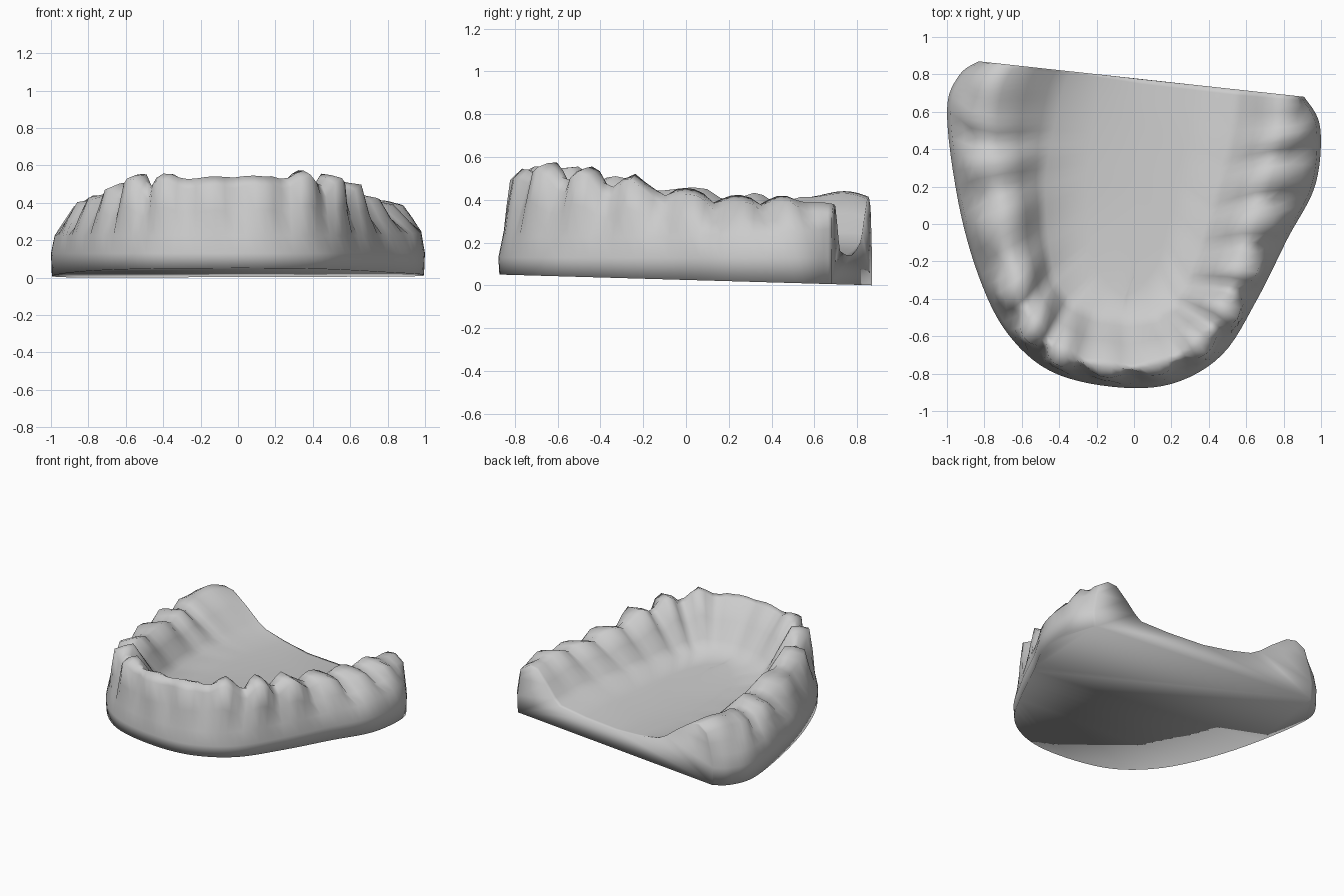
import bpy, bmesh, math, random
from mathutils import Vector

if "Cube" in bpy.data.objects:
    bpy.data.objects.remove(bpy.data.objects["Cube"])

random.seed(4)

# Control stations around the arch, from the back right corner via the front to the back left:
# outer outline x y, tooth crest x y z, inner floor edge x y z
STATIONS = [
    (.91, .68, .81, .69, .38, .54, .72, .16),
    (.995, .52, .80, .48, .41, .50, .45, .18),
    (.97, .21, .73, .22, .42, .42, .15, .19),
    (.82, -.08, .64, -.05, .45, .36, -.08, .20),
    (.66, -.40, .55, -.34, .50, .28, -.30, .21),
    (.47, -.70, .42, -.58, .53, .20, -.42, .22),
    (.20, -.855, .18, -.74, .53, .07, -.48, .23),
    (-.12, -.87, -.12, -.77, .53, -.10, -.48, .23),
    (-.45, -.785, -.40, -.69, .53, -.28, -.43, .22),
    (-.68, -.58, -.57, -.51, .52, -.41, -.30, .21),
    (-.83, -.28, -.68, -.20, .47, -.46, -.05, .20),
    (-.94, .12, -.75, .20, .43, -.47, .25, .20),
    (-1.0, .60, -.80, .50, .41, -.43, .50, .20),
    (-.935, .795, -.77, .74, .44, -.38, .72, .20),
    (-.83, .87, -.70, .865, .41, -.34, .82, .20),
]
SUB = 6
SEG = len(STATIONS) - 1
N = SEG * SUB + 1


def catmull(a, b, c, d, t):
    return .5 * (2 * b + (c - a) * t + (2 * a - 5 * b + 4 * c - d) * t * t
                 + (3 * b - a - 3 * c + d) * t ** 3)


def station(u):
    i = min(int(u), SEG - 1)
    rows = [STATIONS[max(0, min(SEG, i + k))] for k in (-1, 0, 1, 2)]
    return [catmull(*col, u - i) for col in zip(*rows)]


def base_z(y):
    return max(0, .025 - .0287 * y)


def back_y(x):
    return .68 + (.91 - x) * .109


def section(i):
    """Cross-section of the cast: wall, gum, tooth crown, inner slope, floor."""
    u = i / SUB
    ox, oy, cx, cy, cz, fx, fy, fz = station(u)
    outer, crest, floor = Vector((ox, oy, 0)), Vector((cx, cy, cz)), Vector((fx, fy, fz))
    front = max(0, 1 - abs(u - 6.6) / 4.2)              # 1 at incisors, 0 at molars
    end = max(0, min(1, u - .3, SEG - 1.3 - u))          # teeth fade out at the back
    # tooth bumps along the arch, strongest at the canines
    bump = abs(math.sin(math.pi * (u - .6) * 1.16)) - .6
    canine = abs(abs(u - 6.6) - 2) < 1
    amp = (.14 if canine else .06) * end * (.25 if front > .75 else 1)
    out = Vector((ox - fx, oy - fy, 0)).normalized()
    half = .03 + .04 * (1 - front)
    rise = amp * bump + random.uniform(-.01, .01) * end
    shoulder = outer - out * .02 + Vector((0, 0, .225 + .04 * max(0, 1 - u / 3)))
    tip_out = crest + out * (half + .05 * bump * end) + Vector((0, 0, rise - .045))
    tip_in = crest - out * (half + .02 * bump * end) + Vector((0, 0, rise * .8 - .01))
    groove = crest + Vector((0, 0, rise * .6 - .02 * (1 - front) * end + .01 * front))
    neck = shoulder.lerp(tip_out, .5) + out * .012 * bump * end
    s = 1 - abs(2 * u / SEG - 1)
    spine = Vector((.04 - .04 * s, .774 - 1.06 * s, .14 + .07 * s))
    pts = [Vector((ox, oy, base_z(oy))) - out * .005, outer + Vector((0, 0, .13)), shoulder, neck,
           tip_out, groove, tip_in,
           tip_in.lerp(floor, .4), tip_in.lerp(floor, .75) - Vector((0, 0, .01)),
           floor, floor.lerp(spine, .45) - Vector((0, 0, .008))]
    if i in (0, N - 1):                                  # flat trimmed back
        for p in pts:
            p.y = back_y(p.x)
    return pts, spine


bm = bmesh.new()
rings, spines = [], []
for i in range(N):
    pts, spine = section(i)
    rings.append([bm.verts.new(p) for p in pts])
    j = min(i, N - 1 - i)                                # both halves share the floor midline
    if j == len(spines):
        spines.append(bm.verts.new(spine))
    rings[i].append(spines[j])

# upper surface and outer wall
for a, b in zip(rings, rings[1:]):
    for k in range(len(a) - 1):
        bm.faces.new(list(dict.fromkeys((a[k], b[k], b[k + 1], a[k + 1]))))

# flat base and trimmed back wall
caps = [bm.faces.new([r[0] for r in rings]),
        bm.faces.new(rings[0] + rings[-1][-2::-1])]
for f in caps:
    f.normal_update()
bmesh.ops.triangulate(bm, faces=caps)
bmesh.ops.recalc_face_normals(bm, faces=bm.faces)

mesh = bpy.data.meshes.new("dental_cast")
bm.to_mesh(mesh)
bm.free()
cast = bpy.data.objects.new("dental_cast", mesh)
bpy.context.collection.objects.link(cast)
bpy.context.view_layer.objects.active = cast
cast.select_set(True)
bpy.ops.object.shade_smooth_by_angle(angle=math.radians(110))
